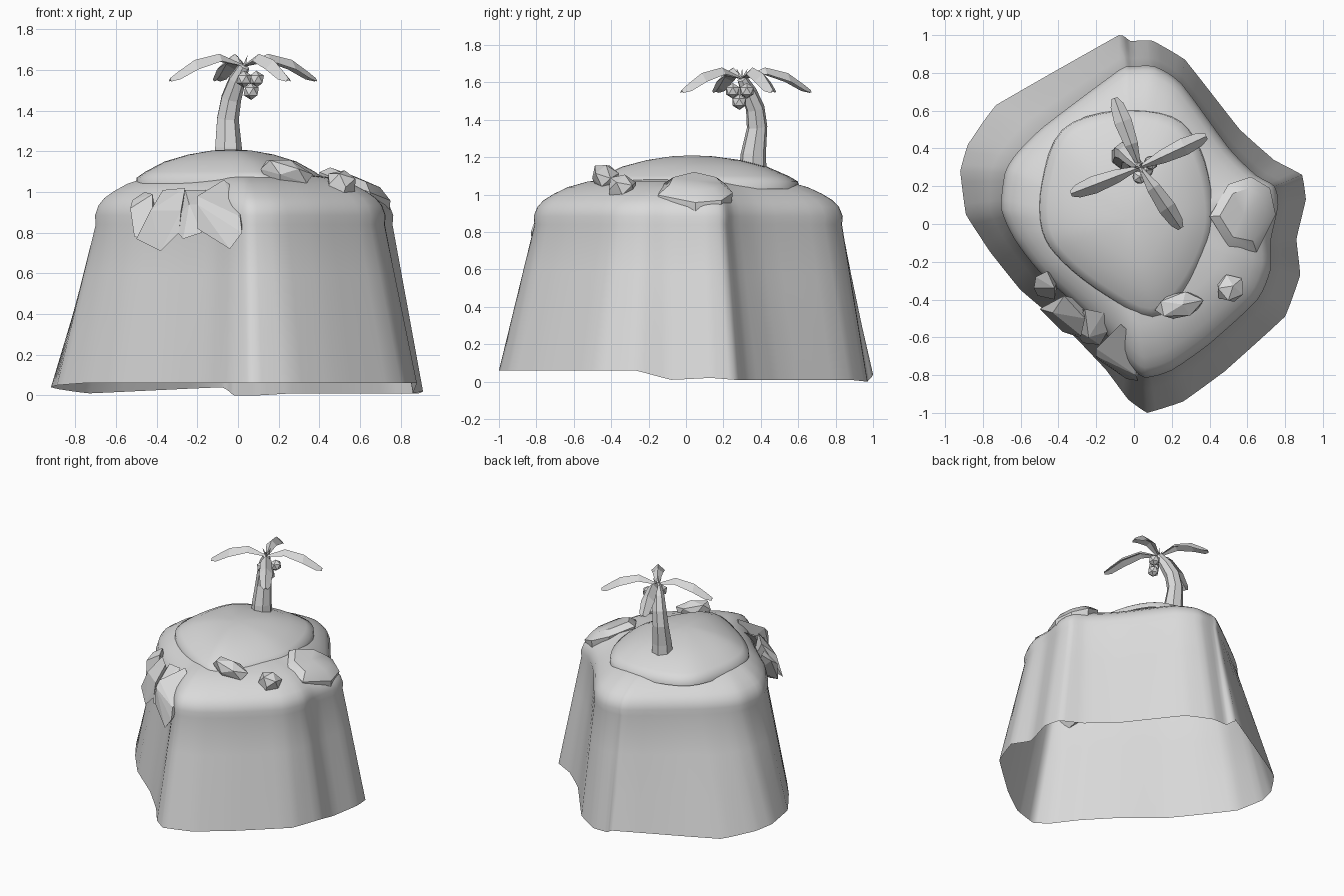
import bpy, bmesh, math
from mathutils import Vector, Matrix

cube = bpy.data.objects.get("Cube")
if cube:
    bpy.data.objects.remove(cube)

grey = bpy.data.materials.new("plain_grey")
grey.use_nodes = True
grey.diffuse_color = (0.7, 0.7, 0.7, 1)
grey.node_tree.nodes["Principled BSDF"].inputs["Base Color"].default_value = (0.7, 0.7, 0.7, 1)


def finish(name, bm, smooth_angle=None):
    """Turn a bmesh into a named, coloured object."""
    bmesh.ops.recalc_face_normals(bm, faces=bm.faces[:])
    mesh = bpy.data.meshes.new(name)
    bm.to_mesh(mesh)
    bm.free()
    mesh.materials.append(grey)
    obj = bpy.data.objects.new(name, mesh)
    bpy.context.collection.objects.link(obj)
    if smooth_angle:
        bpy.ops.object.select_all(action='DESELECT')
        obj.select_set(True)
        bpy.context.view_layer.objects.active = obj
        bpy.ops.object.shade_smooth_by_angle(angle=math.radians(smooth_angle))


def loft(name, rings, start=None, end=None, smooth_angle=None):
    """Skin a stack of closed rings, with optional points closing the ends."""
    bm = bmesh.new()
    loops = [[bm.verts.new(p) for p in ring] for ring in rings]
    count = len(loops[0])
    for low, high in zip(loops, loops[1:]):
        for i in range(count):
            j = (i + 1) % count
            bm.faces.new((low[i], low[j], high[j], high[i]))
    for point, loop in ((start, loops[0]), (end, loops[-1])):
        if point is not None:
            tip = bm.verts.new(point)
            for i in range(count):
                bm.faces.new((loop[i], loop[(i + 1) % count], tip))
    finish(name, bm, smooth_angle)


def closed_outline(points, steps, roundness):
    """Subdivide a closed outline, from straight (0) to Catmull-Rom (1)."""
    result = []
    n = len(points)
    for i in range(n):
        a, b, c, d = (Vector(points[(i + k) % n]) for k in (-1, 0, 1, 2))
        for s in range(steps):
            t = s / steps
            curve = (b + (c - a) * (t / 2) + (a * 2 - b * 5 + c * 4 - d) * (t * t / 2)
                     + (b * 3 - a - c * 3 + d) * (t ** 3 / 2))
            result.append(b.lerp(c, t).lerp(curve, roundness))
    return result


def scaled_ring(outline, centre, scale, z):
    return [(centre[0] + (p[0] - centre[0]) * scale,
             centre[1] + (p[1] - centre[1]) * scale, z) for p in outline]


def hull(name, points):
    bm = bmesh.new()
    for p in points:
        bm.verts.new(p)
    bmesh.ops.convex_hull(bm, input=bm.verts[:])
    loose = [v for v in bm.verts if not v.link_faces]
    bmesh.ops.delete(bm, geom=loose, context='VERTS')
    finish(name, bm)


def faceted_ball(name, location, size, turn=(0, 0), root=1):
    """Low-poly stone; root stretches its lowest point into the ground."""
    bm = bmesh.new()
    bmesh.ops.create_icosphere(bm, subdivisions=1, radius=1)
    spin = Matrix.Rotation(turn[1], 3, 'Z') @ Matrix.Rotation(turn[0], 3, 'Y')
    for v in bm.verts:
        p = Vector(v.co)
        if p.z < -0.9:
            p.z *= root
        v.co = spin @ Vector(a * b for a, b in zip(p, size)) + Vector(location)
    finish(name, bm)


# Island shell: foot x, y, z paired with shoulder x, y
walls = [
    (-0.08, 1.0, 0.04, -0.08, 0.81), (-0.02, 0.97, 0, -0.01, 0.83),
    (0.1, 0.97, 0, 0.11, 0.83), (0.27, 0.87, 0.01, 0.25, 0.74),
    (0.56, 0.5, 0.01, 0.5, 0.4), (0.74, 0.34, 0.01, 0.64, 0.26),
    (0.89, 0.26, 0.01, 0.74, 0.2), (0.91, 0.13, 0.02, 0.76, 0.1),
    (0.86, -0.08, 0.01, 0.72, -0.09), (0.88, -0.27, 0.06, 0.72, -0.24),
    (0.8, -0.49, 0.06, 0.65, -0.4), (0.48, -0.78, 0.06, 0.4, -0.63),
    (0.26, -0.94, 0.06, 0.2, -0.77), (0.07, -1.0, 0.06, 0.06, -0.81),
    (-0.03, -0.93, 0.06, -0.02, -0.75), (-0.15, -0.77, 0.06, -0.12, -0.61),
    (-0.34, -0.57, 0.06, -0.28, -0.45), (-0.6, -0.35, 0.06, -0.5, -0.25),
    (-0.76, -0.15, 0.06, -0.63, -0.08), (-0.89, 0.05, 0.05, -0.7, 0.08),
    (-0.92, 0.28, 0.04, -0.68, 0.27), (-0.88, 0.42, 0.03, -0.62, 0.37),
    (-0.73, 0.63, 0.01, -0.48, 0.51),
]
foot = closed_outline([w[:3] for w in walls], 4, 0.15)
shoulder = closed_outline([(w[3], w[4], 0.84) for w in walls], 4, 0.6)
rings = [[f.lerp(s, t) for f, s in zip(foot, shoulder)] for t in (0, 0.33, 0.67, 1)]
for scale, z in ((1.005, 0.885), (0.98, 0.935), (0.94, 0.97), (0.87, 1.005),
                 (0.78, 1.04), (0.65, 1.07), (0.4, 1.09)):
    rings.append(scaled_ring(shoulder, (0, 0), scale, z))
loft("island", rings, end=(0, 0, 1.1), smooth_angle=60)

# Raised dome on the plateau
dome = closed_outline([(-0.38, 0.5), (-0.49, 0.22), (-0.49, -0.03), (-0.38, -0.2),
                       (-0.15, -0.38), (0.1, -0.5), (0.27, -0.36), (0.4, -0.1),
                       (0.42, 0.12), (0.35, 0.4), (0.2, 0.57), (-0.1, 0.6)], 4, 1)
levels = ((1, 1.03), (0.99, 1.07), (0.9, 1.1), (0.7, 1.15), (0.45, 1.185), (0.2, 1.205))
loft("plateau_dome", [scaled_ring(dome, (-0.03, 0.03), s, z) for s, z in levels],
     end=(-0.03, 0.03, 1.21), smooth_angle=60)

# Half-buried boulder at the side, tilted outwards
boulder = [(0.4, 0.04), (0.5, 0.21), (0.62, 0.25), (0.72, 0.19),
           (0.75, 0.05), (0.65, -0.15), (0.5, -0.12)]
boulder_rings = []
for scale, z in ((0.6, 0.78), (0.95, 0.95), (1, 1.03), (0.7, 1.075)):
    boulder_rings.append([(x, y, h - 0.4 * (x - 0.57))
                          for x, y, h in scaled_ring(boulder, (0.58, 0.05), scale, z)])
loft("side_boulder", boulder_rings, start=(0.57, 0.05, 0.66), end=(0.58, 0.05, 1.075),
     smooth_angle=35)

# Angular rocks on the front slope
hull("slope_rock_outer", [(-0.52, -0.28, 0.96), (-0.46, -0.25, 1.0), (-0.42, -0.34, 0.99),
                          (-0.53, -0.34, 0.92), (-0.51, -0.38, 0.78), (-0.42, -0.4, 0.76),
                          (-0.4, -0.28, 0.85)])
hull("slope_rock_large", [(-0.43, -0.47, 0.91), (-0.37, -0.38, 1.01), (-0.26, -0.5, 1.02),
                          (-0.28, -0.59, 0.91), (-0.38, -0.57, 0.71), (-0.29, -0.6, 0.8),
                          (-0.5, -0.45, 0.77), (-0.28, -0.4, 0.85)])
hull("slope_rock_small", [(-0.26, -0.45, 1.01), (-0.16, -0.47, 1.01), (-0.14, -0.57, 0.94),
                          (-0.24, -0.6, 0.94), (-0.33, -0.55, 0.84), (-0.27, -0.63, 0.77),
                          (-0.18, -0.64, 0.8)])
hull("slope_rock_front", [(-0.2, -0.66, 0.98), (-0.07, -0.53, 1.06), (0.02, -0.61, 0.99),
                          (-0.2, -0.7, 0.94), (0.01, -0.8, 0.88), (0.02, -0.83, 0.8),
                          (-0.04, -0.82, 0.72), (-0.2, -0.71, 0.82), (-0.05, -0.55, 0.8)])

# Loose stones on the plateau
faceted_ball("long_stone", (0.24, -0.43, 1.1), (0.145, 0.075, 0.06), (0.3, 0.2), 2.5)
faceted_ball("round_stone", (0.51, -0.34, 1.045), (0.085, 0.08, 0.065), (0.3, 0.7), 4)

# Bent palm trunk
trunk = ((-0.05, 0.355, 1.06, 0.08), (-0.05, 0.36, 1.22, 0.069), (-0.052, 0.38, 1.36, 0.056),
         (-0.035, 0.37, 1.46, 0.05), (-0.005, 0.335, 1.55, 0.04), (0.03, 0.3, 1.62, 0.025))
trunk_rings = []
for x, y, z, r in trunk:
    lean = max(0, z - 1.3) * 1.5
    trunk_rings.append([(x + r * math.cos(a), y + r * math.sin(a),
                         z - lean * r * (math.cos(a) - math.sin(a)))
                        for a in (k * math.tau / 7 for k in range(7))])
loft("palm_trunk", trunk_rings, start=(-0.05, 0.355, 1.06), end=(0.03, 0.3, 1.63))

# Arching fronds with a raised midrib: reach, height, half width
spine = ((0, 1.625, 0.008), (0.13, 1.68, 0.036), (0.26, 1.65, 0.047), (0.35, 1.59, 0.036),
         (0.39, 1.56, 0.016))
up = Vector((0, 0, 1))


def frond(name, heading):
    along = Vector((math.cos(heading), math.sin(heading), 0))
    side = Vector((-along.y, along.x, 0))
    sections = []
    for reach, z, half in spine:
        mid = Vector((0.03, 0.3, z)) + along * reach
        drop = up * half
        sections.append([mid, mid + side * half - drop,
                         mid - up * half * 0.5, mid - side * half - drop])
    loft(name, sections, start=sum(sections[0], Vector()) / 4, end=sum(sections[-1], Vector()) / 4)


for number, degrees in enumerate((25, 110, 201, 304)):
    frond("palm_frond_%d" % (number + 1), math.radians(degrees))

# Small pointed shoots in the crown
for number in range(3):
    angle = math.radians(60 + 120 * number)
    base = [(0.03 + 0.012 * math.cos(a), 0.3 + 0.012 * math.sin(a), 1.61)
            for a in (angle + k * math.tau / 3 for k in range(3))]
    tip = (0.03 + 0.035 * math.cos(angle), 0.3 + 0.035 * math.sin(angle), 1.675)
    loft("crown_shoot_%d" % (number + 1), [base], end=tip)

# Coconuts hanging below the crown
for number, place in enumerate(((0.03, 0.25, 1.555), (0.09, 0.325, 1.555), (0.065, 0.285, 1.495))):
    faceted_ball("coconut_%d" % (number + 1), place, (0.042, 0.042, 0.042))
